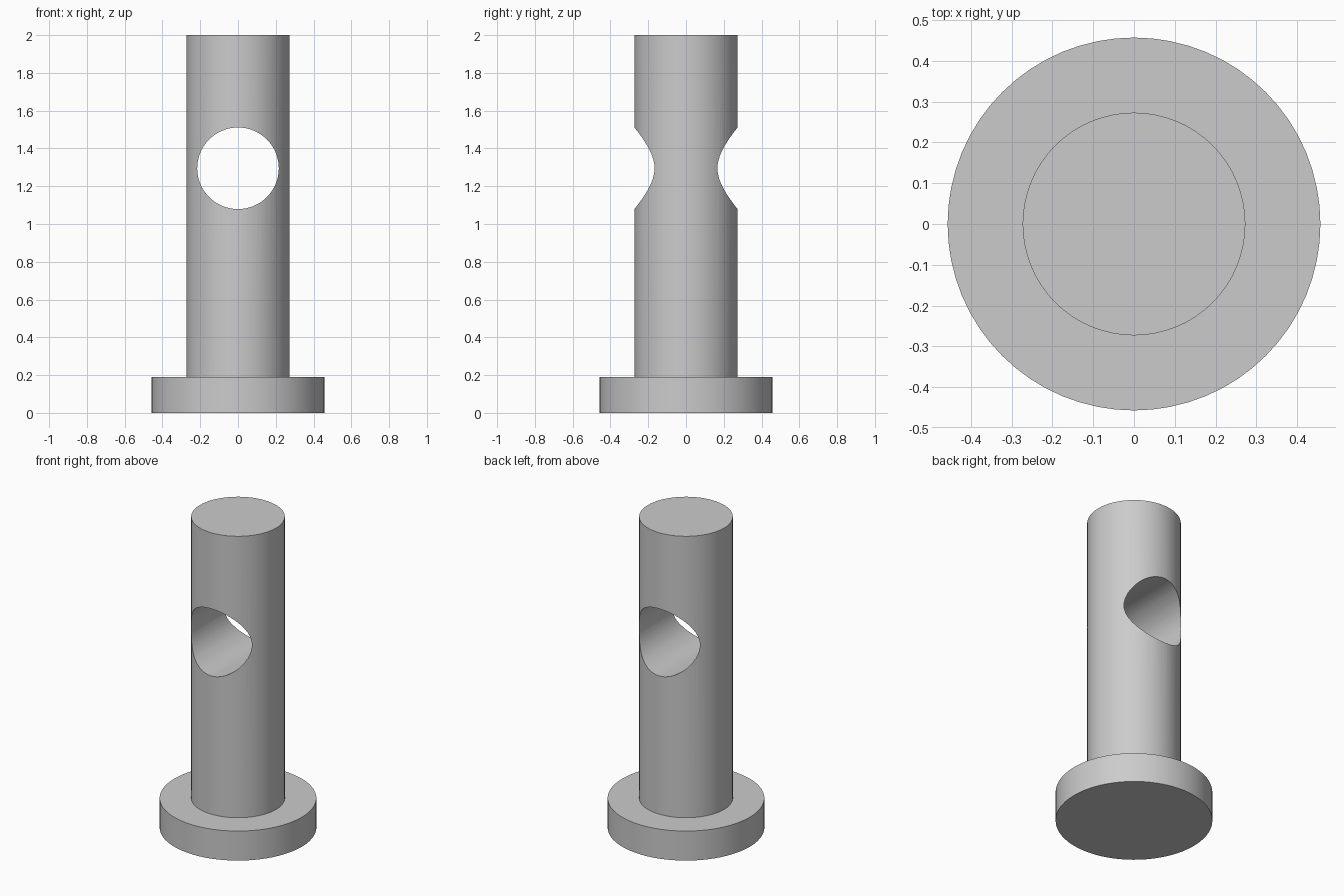
import bpy
import bmesh
from math import radians
from mathutils import Matrix

cube = bpy.data.objects.get("Cube")
if cube:
    bpy.data.objects.remove(cube, do_unlink=True)

SIDES = 64
PIN_RADIUS, HEAD_RADIUS = 0.273, 0.457
HEAD_HEIGHT, HEIGHT = 0.19, 2.0
HOLE_RADIUS, HOLE_Z = 0.216, 1.295

steel = bpy.data.materials.new("grey_steel")
steel.use_nodes = True
grey = (0.6, 0.6, 0.6, 1)
steel.diffuse_color = grey
steel.node_tree.nodes["Principled BSDF"].inputs["Base Color"].default_value = grey


def add_object(name, bm):
    bmesh.ops.recalc_face_normals(bm, faces=bm.faces)
    mesh = bpy.data.meshes.new(name)
    bm.to_mesh(mesh)
    bm.free()
    mesh.materials.append(steel)
    obj = bpy.data.objects.new(name, mesh)
    bpy.context.collection.objects.link(obj)
    return obj


# Flanged pin turned from a stepped profile
bm = bmesh.new()
profile = [(0, 0), (HEAD_RADIUS, 0), (HEAD_RADIUS, HEAD_HEIGHT),
           (PIN_RADIUS, HEAD_HEIGHT), (PIN_RADIUS, HEIGHT), (0, HEIGHT)]
verts = [bm.verts.new((r, 0, z)) for r, z in profile]
edges = [bm.edges.new(pair) for pair in zip(verts, verts[1:])]
bmesh.ops.spin(bm, geom=verts + edges, cent=(0, 0, 0), axis=(0, 0, 1),
               angle=radians(360), steps=SIDES, use_merge=True)
bmesh.ops.remove_doubles(bm, verts=bm.verts, dist=0.0001)
pin = add_object("flanged_pin", bm)

# Cross hole drilled from front to back
bm = bmesh.new()
bmesh.ops.create_cone(bm, cap_ends=True, segments=SIDES, radius1=HOLE_RADIUS,
                      radius2=HOLE_RADIUS, depth=1,
                      matrix=Matrix.Translation((0, 0, HOLE_Z)) @ Matrix.Rotation(radians(90), 4, "X"))
drill = add_object("cross_hole_cutter", bm)
drill.hide_render = True

cut = pin.modifiers.new("cross_hole", "BOOLEAN")
cut.operation = "DIFFERENCE"
cut.solver = "EXACT"
cut.object = drill

bpy.ops.object.select_all(action="DESELECT")
pin.select_set(True)
bpy.context.view_layer.objects.active = pin
bpy.ops.object.modifier_apply(modifier=cut.name)
bpy.data.objects.remove(drill, do_unlink=True)
bpy.ops.object.shade_smooth_by_angle(angle=radians(30))
